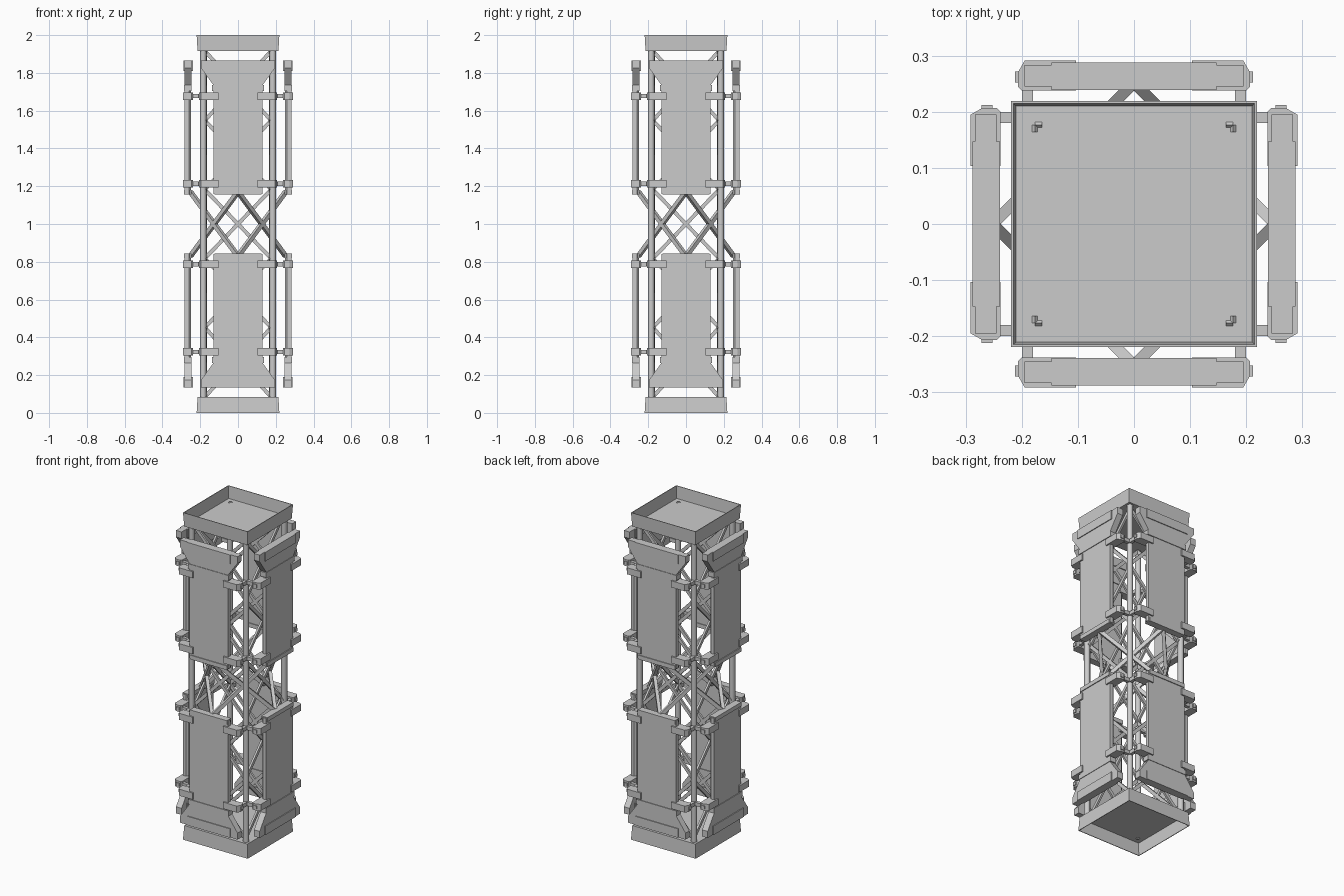
import bpy, bmesh
from math import pi
from mathutils import Matrix, Vector

cube = bpy.data.objects.get("Cube")
if cube:
    bpy.data.objects.remove(cube)

grey = bpy.data.materials.new("light_grey")
grey.use_nodes = True
COLOUR = (0.6, 0.6, 0.6, 1)
grey.diffuse_color = COLOUR
grey.node_tree.nodes["Principled BSDF"].inputs["Base Color"].default_value = COLOUR

MIRROR = Matrix.Translation((0, 0, 2)) @ Matrix.Scale(-1, 4, (0, 0, 1))


def finish(name, bm, smooth=False):
    bmesh.ops.recalc_face_normals(bm, faces=bm.faces)
    mesh = bpy.data.meshes.new(name)
    bm.to_mesh(mesh)
    bm.free()
    mesh.materials.append(grey)
    for p in mesh.polygons:
        p.use_smooth = smooth and len(p.vertices) == 4
    obj = bpy.data.objects.new(name, mesh)
    bpy.context.collection.objects.link(obj)


def repeat(name, build, sides=4, mirror=True):
    """Build a part once per side of the tower, and again upside down."""
    for level in ("upper", "lower") if mirror else ("full",):
        for i in range(sides):
            bm = bmesh.new()
            build(bm)
            m = Matrix.Rotation(i * pi / 2, 4, 'Z')
            if level == "lower":
                m = m @ MIRROR
            bm.transform(m)
            finish(f"{name}_{level}_{i + 1}", bm)


def box(bm, lo, hi):
    lo, hi = Vector(lo), Vector(hi)
    m = Matrix.Translation((lo + hi) / 2) @ Matrix.Diagonal((hi - lo).to_4d())
    bmesh.ops.create_cube(bm, size=1, matrix=m)


def prism(bm, points, depth):
    """Extrude a flat outline of 3D points along the depth vector."""
    face = bm.faces.new([bm.verts.new(p) for p in points])
    ext = bmesh.ops.extrude_face_region(bm, geom=[face])
    bmesh.ops.translate(bm, vec=depth, verts=[
        v for v in ext["geom"] if isinstance(v, bmesh.types.BMVert)])
    if not face.is_valid or len(face.link_loops if hasattr(face, "link_loops") else face.loops) == 0:
        return


def bar(bm, a, b, width, thick, normal):
    """Flat bar from a to b; its thickness runs along the normal."""
    a, b = Vector(a), Vector(b)
    d = (b - a).normalized()
    n = Vector(normal).normalized()
    s = d.cross(n).normalized()
    u, v = s * width / 2, n * thick / 2
    prism(bm, [a + u + v, a - u + v, a - u - v, a + u - v], b - a)


# Corner posts
for i in range(4):
    bm = bmesh.new()
    bmesh.ops.create_cone(
        bm, cap_ends=True, segments=12, radius1=0.017, radius2=0.017, depth=1.84,
        matrix=Matrix.Rotation(i * pi / 2, 4, 'Z') @ Matrix.Translation((0.184, 0.184, 1)))
    finish(f"corner_post_{i + 1}", bm, smooth=True)


# Open end trays with thin, slightly flared walls
def tray(bm):
    box(bm, (-0.212, -0.212, 1.915), (0.212, 0.212, 1.925))
    rings = [(0.214, 1.915), (0.219, 2), (0.215, 2), (0.21, 1.92)]
    loops = [[bm.verts.new((x * r, y * r, z))
              for x, y in ((-1, -1), (1, -1), (1, 1), (-1, 1))] for r, z in rings]
    for k in range(4):
        a, b = loops[k], loops[(k + 1) % 4]
        for j in range(4):
            n = (j + 1) % 4
            bm.faces.new((a[j], a[n], b[n], b[j]))


repeat("end_tray", tray, sides=1)


# Crossed lattice braces in five bays per side
def lattice(bm):
    bay = 1.83 / 5
    for k in range(5):
        z = 0.085 + k * bay
        for s in (-1, 1):
            over = 0.008
            bar(bm, (-0.184 * s, -0.17, z - over), (0.184 * s, -0.17, z + bay + over),
                0.02, 0.012, (0, 1, 0))


repeat("lattice", lattice, mirror=False)


# Diagonal struts joining each panel to the neighbouring one at the other level
def struts(bm):
    for s in (-1, 1):
        bar(bm, (0, -0.252, 1.17), (0.252 * s, 0, 0.83), 0.022, 0.02, (s, -1, 0))


repeat("panel_strut", struts, mirror=False)


# Flat panels with chamfered inner edges and raised lips
def panel(bm):
    half = [(0.13, -0.282), (0.13, -0.26), (0.12, -0.25)]
    outline = half + [(-x, y) for x, y in reversed(half)]
    prism(bm, [(x, y, 1.16) for x, y in outline], Vector((0, 0, 0.58)))
    box(bm, (-0.125, -0.287, 1.155), (0.125, -0.245, 1.18))
    box(bm, (-0.137, -0.286, 1.705), (0.137, -0.245, 1.735))


repeat("panel", panel)


# Flared heads, thicker across the middle
def head(bm):
    half = [(0.13, 1.735), (0.195, 1.825), (0.195, 1.865)]
    outline = half + [(-x, z) for x, z in reversed(half)]
    prism(bm, [(x, -0.283, z) for x, z in outline], Vector((0, 0.038, 0)))
    box(bm, (-0.147, -0.288, 1.81), (0.147, -0.239, 1.865))


repeat("flared_head", head)


# Edge clamps with an arm back to the post and a bolt on the end
def clamps(bm):
    for z in (1.677, 1.213):
        for s in (-1, 1):
            outline = [(0.103, -0.291), (0.195, -0.291), (0.207, -0.27),
                       (0.207, -0.245), (0.2, -0.238), (0.103, -0.238)]
            prism(bm, [(x * s, y, z - 0.02) for x, y in outline], Vector((0, 0, 0.04)))
            box(bm, (0.19 * s - 0.01, -0.24, z - 0.011), (0.19 * s + 0.01, -0.18, z + 0.011))
            box(bm, (0.208 * s - 0.004, -0.272, z - 0.01), (0.208 * s + 0.004, -0.252, z + 0.01))


repeat("clamps", clamps)
